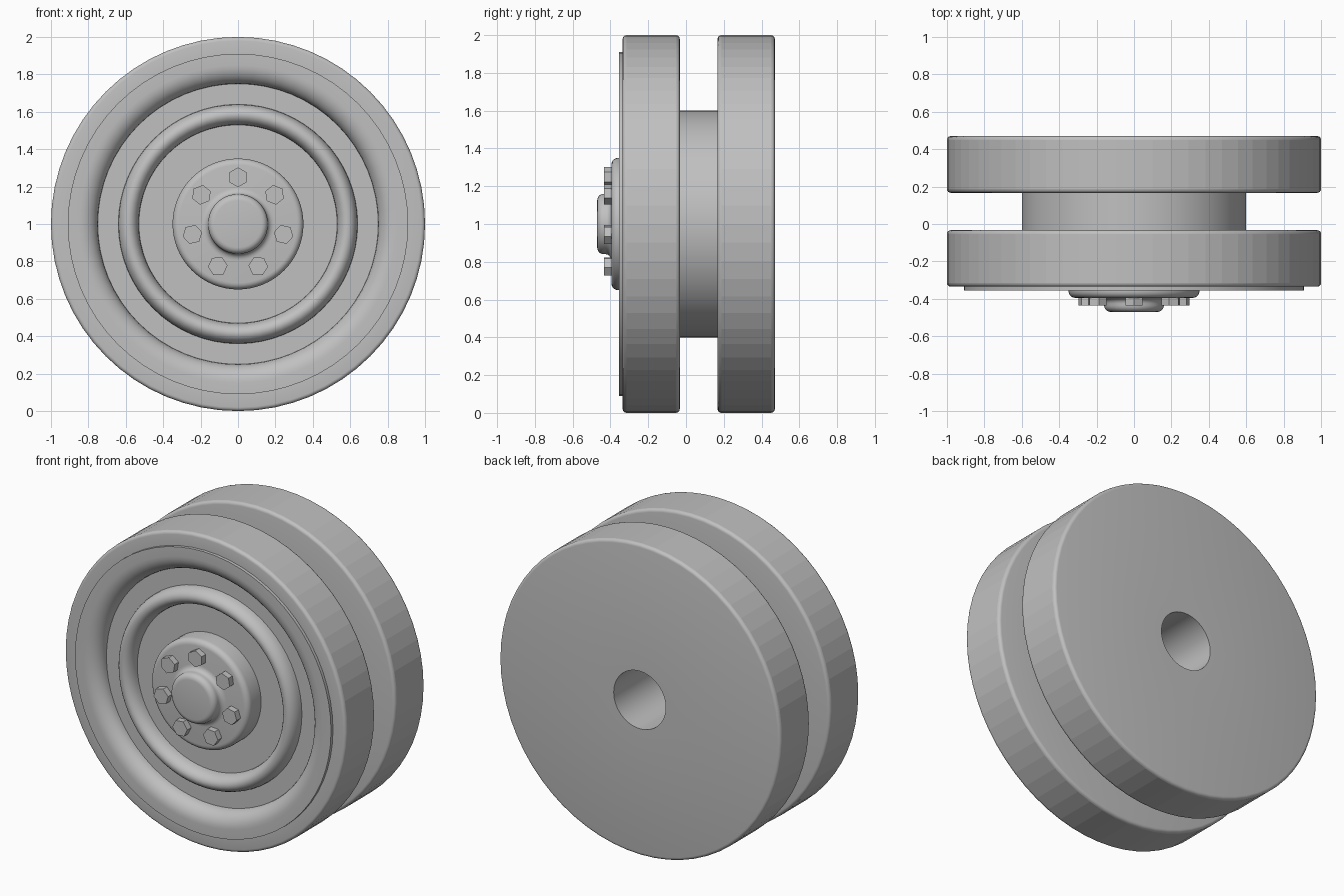
import bpy, bmesh
from math import sin, cos, pi, radians
from mathutils import Matrix, Vector

cube = bpy.data.objects.get("Cube")
if cube:
    bpy.data.objects.remove(cube, do_unlink=True)

SEGMENTS = 64
CENTRE = Vector((0, 0, 1))

metal = bpy.data.materials.new("plain grey metal")
metal.use_nodes = True
grey = (0.53, 0.53, 0.53, 1)
metal.diffuse_color = grey
metal.node_tree.nodes["Principled BSDF"].inputs["Base Color"].default_value = grey


def arc(r, y, rad_r, rad_y, start, end, steps=5):
    """Elliptical arc of (radius, depth) points, angles in degrees."""
    angles = [radians(start + (end - start) * i / steps) for i in range(steps + 1)]
    return [(r + rad_r * cos(a), y + rad_y * sin(a)) for a in angles]


def finish(name, bm):
    bmesh.ops.recalc_face_normals(bm, faces=bm.faces)
    mesh = bpy.data.meshes.new(name)
    bm.to_mesh(mesh)
    bm.free()
    mesh.materials.append(metal)
    obj = bpy.data.objects.new(name, mesh)
    bpy.context.collection.objects.link(obj)
    return obj


def lathe(name, profile):
    """Turn a (radius, y) profile around the wheel's axis."""
    bm = bmesh.new()
    verts = [bm.verts.new((0, y, 1 + r)) for r, y in profile]
    edges = [bm.edges.new(pair) for pair in zip(verts, verts[1:])]
    bmesh.ops.spin(bm, geom=verts + edges, cent=CENTRE, axis=(0, 1, 0),
                   angle=2 * pi, steps=SEGMENTS, use_merge=True)
    bmesh.ops.remove_doubles(bm, verts=bm.verts, dist=0.0005)
    obj = finish(name, bm)
    bpy.ops.object.select_all(action='DESELECT')
    obj.select_set(True)
    bpy.context.view_layer.objects.active = obj
    bpy.ops.object.shade_smooth_by_angle(angle=radians(35))
    return obj


def tread(back, front, bevel=0.02):
    """Outer wall of one disc with rounded rims, from back to front."""
    return (arc(1 - bevel, back - bevel, bevel, bevel, 90, 0, 4)
            + arc(1 - bevel, front + bevel, bevel, bevel, 0, -90, 4))


# Wheel: rear bore, two discs, middle drum and dished front with raised ring
FLOOR = -0.265
wheel = lathe("wheel_body",
              [(0, -0.2), (0.185, -0.2), (0.185, 0.47)]
              + tread(0.47, 0.167)
              + [(0.6, 0.167), (0.6, -0.033)]
              + tread(-0.033, -0.335)
              + [(0.91, -0.335), (0.91, -0.355)]
              + arc(0.85, FLOOR, 0.1, -0.09, 90, 180, 8)
              + arc(0.585, FLOOR, 0.055, -0.08, 0, 180, 12)
              + [(0, FLOOR)])

# The broad tread walls are plainly faceted
for face in wheel.data.polygons:
    ys = [wheel.data.vertices[i].co.y for i in face.vertices]
    if max(ys) - min(ys) > 0.25 and (face.center - CENTRE).length > 0.9:
        face.use_smooth = False

# Hub with a filleted, rounded centre cap
lathe("hub",
      [(0, FLOOR + 0.02), (0.35, FLOOR + 0.02)]
      + arc(0.315, -0.36, 0.035, 0.035, 0, -90)
      + arc(0.195, -0.425, 0.035, 0.03, 90, 180)
      + arc(0.125, -0.435, 0.035, 0.035, 0, -90)
      + [(0, -0.47)])

# Seven hexagonal bolts around the cap
for i in range(7):
    turn = Matrix.Translation(CENTRE) @ Matrix.Rotation(2 * pi * i / 7, 4, 'Y')
    bm = bmesh.new()
    bmesh.ops.create_cone(bm, cap_ends=True, segments=6, radius1=0.053,
                          radius2=0.053, depth=0.055)
    place = Matrix.Translation((0, -0.4075, 0.25)) @ Matrix.Rotation(pi / 2, 4, 'X')
    bmesh.ops.transform(bm, matrix=turn @ place, verts=bm.verts)
    finish(f"bolt_{i + 1}", bm)
